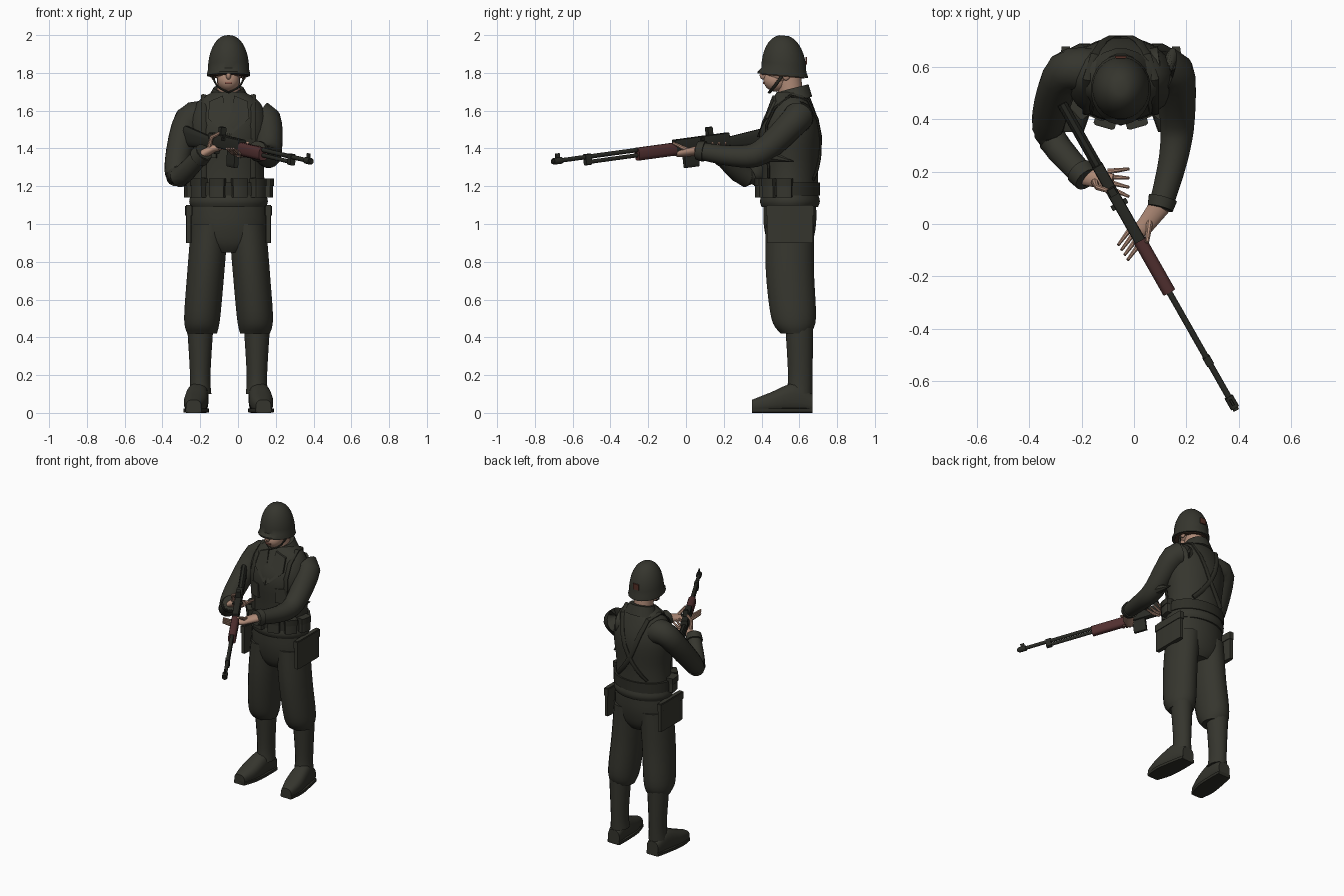
import bpy, bmesh, math
from mathutils import Vector, Matrix
from mathutils.bvhtree import BVHTree

default_cube = bpy.data.objects.get("Cube")
if default_cube:
    bpy.data.objects.remove(default_cube, do_unlink=True)

X, Y, Z = Matrix.Identity(3)
MID = -0.05          # body centre line
BODY = 0.55          # body depth line
parts = []


def material(name, red, green, blue):
    made = bpy.data.materials.new(name)
    made.use_nodes = True
    made.diffuse_color = (red, green, blue, 1)
    shader = made.node_tree.nodes["Principled BSDF"]
    shader.inputs["Base Color"].default_value = made.diffuse_color
    return made


olive = material("olive cloth", .036, .036, .027)
webbing = material("dark webbing", .027, .027, .02)
skin = material("skin", .42, .25, .18)
hair = material("brown hair", .07, .04, .025)
lips = material("lips", .28, .11, .08)
wood = material("red wood", .085, .03, .03)
metal = material("gun metal", .022, .023, .018)
rust = material("rust patch", .09, .03, .02)


def finish(name, bm, colour):
    bmesh.ops.recalc_face_normals(bm, faces=bm.faces)
    mesh = bpy.data.meshes.new(name)
    bm.to_mesh(mesh)
    bm.free()
    mesh.materials.append(colour)
    part = bpy.data.objects.new(name, mesh)
    bpy.context.collection.objects.link(part)
    parts.append(part)
    return part


def spline(rows, steps):
    """Pass a smooth curve through a few rows of numbers."""
    last = len(rows) - 1
    curve = []
    for i in range(last):
        before, start, end, after = [rows[min(max(j, 0), last)] for j in range(i - 1, i + 3)]
        for step in range(steps):
            t = step / steps
            curve.append([b + t / 2 * (c - a + t * (2 * a - 5 * b + 4 * c - d + t * (3 * (b - c) + d - a)))
                          for a, b, c, d in zip(before, start, end, after)])
    return curve + [rows[last]]


def loft(name, rows, colour, axes=(X, Y), hint=None, sides=16, square=2, steps=1):
    """Skin rings given as x, y, z and two radii; with a hint they turn along the path."""
    rows = spline(rows, steps)
    centres = [Vector(row[:3]) for row in rows]
    bm = bmesh.new()
    rings = []
    for i, centre in enumerate(centres):
        across, along = axes
        if hint is not None:
            ahead = centres[min(i + 1, len(rows) - 1)] - centres[max(i - 1, 0)]
            along = ahead.cross(hint).normalized()
            across = along.cross(ahead).normalized()
        ring = []
        for k in range(sides):
            angle = math.tau * (k + .5) / sides
            u, v = [math.copysign(abs(w) ** (2 / square), w) for w in (math.cos(angle), math.sin(angle))]
            ring.append(bm.verts.new(centre + across * u * rows[i][3] + along * v * rows[i][4]))
        rings.append(ring)
    for low, high in zip(rings, rings[1:]):
        for k in range(sides):
            bm.faces.new((low[k - 1], low[k], high[k], high[k - 1]))
    bm.faces.new(rings[0])
    bm.faces.new(rings[-1])
    return finish(name, bm, colour)


def column(name, rows, colour, shift=0, **style):
    """Upright loft from rows of height, depth and two radii."""
    return loft(name, [(MID + shift, y, z, rx, ry) for z, y, rx, ry in rows], colour, **style)


def tube(name, points, thick, thin, colour, hint=Z, flat=1, **style):
    """Round limb whose radius fades evenly from thick to thin."""
    fade = (thin - thick) / (len(points) - 1)
    rows = [(*p, thick + fade * i, (thick + fade * i) * flat) for i, p in enumerate(points)]
    return loft(name, rows, colour, hint=hint, **style)


def box(name, centre, size, colour, turn=0):
    spin = Matrix.Rotation(turn, 3, 'Z')
    width, depth, height = [s / 2 for s in size]
    ends = [(*(Vector(centre) + Z * h), width, depth) for h in (-height, height)]
    loft(name, ends, colour, axes=(spin @ X, spin @ Y), sides=8, square=7)


def ball(name, centre, radii, colour):
    bm = bmesh.new()
    place = Matrix.Translation(centre) @ Matrix.Diagonal((*radii, 1))
    bmesh.ops.create_uvsphere(bm, u_segments=18, v_segments=12, radius=1, matrix=place)
    finish(name, bm, colour)


# Jacket, hem, collar and belt
jacket = column("jacket", [(1.1, BODY, .2, .15), (1.3, BODY, .19, .15), (1.5, BODY, .21, .16),
                           (1.64, .56, .17, .11), (1.7, .56, .08, .08)], olive, sides=24, steps=4)
shell = BVHTree.FromPolygons([v.co for v in jacket.data.vertices], [p.vertices for p in jacket.data.polygons])
column("jacket_hem", [(1.09, BODY, .2, .15), (1.12, BODY, .21, .16), (1.16, BODY, .2, .15)],
       olive, sides=24, steps=3)
column("collar", [(1.65, .57, .12, .1), (1.72, .57, .08, .08)], olive, axes=(X, Y + Z / 4))
column("belt", [(1.15, BODY, .21, .16), (1.22, BODY, .21, .16)], webbing, sides=24)
for number in range(6):
    angle = math.radians(32 * (number - 2.5))
    spot = Vector((MID + .21 * math.sin(angle), BODY - .16 * math.cos(angle), 1.19))
    box(f"belt_pouch_{number}", spot, (.08, .05, .1), olive, angle)
    box(f"pouch_flap_{number}", spot + Z * .03, (.085, .06, .04), webbing, angle)

# Trouser seat
column("trouser_seat", [(.85, BODY, .1, .09), (.9, BODY, .19, .12), (1, BODY, .205, .14), (1.1, BODY, .2, .14)],
       olive, sides=24, steps=3)

leg = [(1, .1, BODY, .1, .13), (.75, .12, BODY, .1, .13), (.5, .14, .57, .097, .12), (.42, .14, .58, .08, .08)]
boot = [(.67, .045, .1), (.58, .056, .16), (.45, .062, .11), (.35, .04, .07)]

for side, name in ((-1, "right"), (1, "left")):
    def at(out, y, z):
        return Vector((MID + side * out, y, z))

    # Leg, gaiter and boot
    loft(name + "_trouser_leg", [(*at(out, y, z), rx, ry) for z, out, y, rx, ry in leg], olive, steps=5)
    column(name + "_gaiter", [(.45, .6, .07, .075), (.2, .605, .055, .066), (.1, .6, .06, .07)],
           olive, shift=side * .15, steps=4)
    loft(name + "_boot", [(*at(.22 - y / 10, y, tall / 2), wide, tall / 2) for y, wide, tall in boot],
         olive, axes=(X, Z), square=2.6, steps=4)
    loft(name + "_boot_sole", [(*at(.22 - y / 10, y, .013), wide + .004, .013) for y, wide, tall in boot],
         webbing, axes=(X, Z), sides=8, square=6, steps=3)

    # Hip pocket and flap
    box(name + "_hip_pocket", at(.21, BODY, 1), (.03, .25, .2), olive)
    box(name + "_hip_pocket_flap", at(.21, BODY, 1.07), (.04, .26, .05), olive)

    # Shoulder strap hugging the jacket, crossing at the back
    path = []
    for step in range(17):
        swing = math.pi * (step / 16 * 1.3 - .15)
        inward = max(0, swing - math.pi / 2) * .12
        ray = Vector((0, -math.cos(swing), math.sin(swing)))
        hit = shell.ray_cast(at(.13 - inward, BODY, 1.3), ray)[0]
        path.append(hit + ray * .006)
    tube(name + "_shoulder_strap", path, .017, .017, webbing, hint=X, flat=.5, sides=8)

    # Lapel and chest pocket laid on the chest
    bm = bmesh.new()
    corners = []
    for out, z in ((.03, 1.68), (.1, 1.65), (.11, 1.56), (0, 1.46)):
        front = shell.ray_cast(at(out, 0, z), Y)[0]
        corners.append(bm.verts.new(front - Y * .015))
    extruded = bmesh.ops.extrude_face_region(bm, geom=[bm.faces.new(corners)])["geom"]
    bmesh.ops.translate(bm, vec=Y * .03, verts=[g for g in extruded if isinstance(g, bmesh.types.BMVert)])
    finish(name + "_lapel", bm, olive)
    box(name + "_chest_pocket", shell.ray_cast(at(.1, 0, 1.4), Y)[0], (.08, .02, .1), olive, side * .4)

    # Ear, eye, brow and chin strap
    ball(name + "_ear", at(.08, .53, 1.79), (.012, .022, .03), skin)
    box(name + "_eye", at(.03, .42, 1.812), (.024, .009, .009), hair, side * .3)
    box(name + "_brow", at(.03, .418, 1.83), (.036, .009, .007), hair, side * .3)
    tube(name + "_chin_strap", [at(.09, .52, 1.8), at(.06, .47, 1.73), at(0, .44, 1.696)],
         .009, .009, webbing, hint=Y, flat=.6, sides=8, steps=3)

# Head
column("neck", [(1.64, .56, .066, .068), (1.8, .54, .06, .068)], skin)
ball("skull", (MID, .515, 1.83), (.08, .105, .1), skin)
ball("jaw", (MID, .48, 1.76), (.06, .07, .06), skin)
ball("nose", (MID, .41, 1.787), (.014, .02, .023), skin)
box("mouth", (MID, .411, 1.747), (.04, .009, .009), lips)
ball("hair", (MID, BODY, 1.83), (.083, .08, .06), hair)

# Helmet: a flared rim under a full dome
tilt = (X, Y - Z / 11)
dome = [(1.785, .512, .115, .134), (1.795, .512, .115, .134)]
for step in range(9):
    lift = math.pi / 18 * step
    spread = math.cos(lift) ** .9
    dome.append((1.815 + .185 * math.sin(lift), .518, .11 * spread, .12 * spread))
column("helmet", dome, olive, axes=tilt, sides=24)
column("helmet_liner", [(1.78, .514, .1, .115), (1.79, .514, .1, .115)], hair, axes=tilt, sides=24)
box("helmet_patch", (MID, .636, 1.865), (.045, .009, .04), rust)

# Sleeves and cuffs
arms = {
    "right": [(-.16, .58, 1.56), (-.26, .58, 1.55), (-.32, .42, 1.34), (-.31, .32, 1.25), (-.18, .17, 1.38)],
    "left": [(.06, .58, 1.56), (.15, .58, 1.55), (.165, .4, 1.38), (.15, .25, 1.36), (.1, .06, 1.39)],
}
for name, arm in arms.items():
    tube(name + "_sleeve", arm, .09, .045, olive, hint=X if name == "left" else Y, steps=4)
    elbow, wrist = Vector(arm[-2]), Vector(arm[-1])
    tube(name + "_cuff", [elbow.lerp(wrist, .8), wrist], .056, .05, olive)
tube("left_elbow_fold", [(.17, .44, 1.36), (.17, .57, 1.33)], .035, .003, olive, sides=8)

# Hands
tube("left_palm", [(.1, .07, 1.39), (.04, -.01, 1.375), (0, -.04, 1.37)], .026, .016, skin, flat=1.6)
tube("left_thumb", [(.06, .01, 1.39), (.05, -.07, 1.43)], .014, .008, skin, sides=8)
tube("right_palm", [(-.2, .19, 1.36), (-.13, .17, 1.4), (-.08, .165, 1.41)], .026, .016, skin, flat=1.6)
tube("right_thumb", [(-.15, .16, 1.41), (-.14, .14, 1.46), (-.08, .12, 1.49)], .014, .008, skin, sides=8)
for finger in range(4):
    slide = Vector((.012, -.019, 0)) * finger
    knuckle, tip = Vector((0, 0, 1.37)) + slide, Vector((-.06, -.08, 1.4)) + slide
    tube(f"left_finger_{finger}", [knuckle, knuckle.lerp(tip, .5) - Z * .01, tip], .012, .006, skin, sides=8)
    knuckle, tip = Vector((-.1, .2 - .02 * finger, 1.4)), Vector((-.02, .21 - .035 * finger, 1.43))
    tube(f"right_finger_{finger}", [knuckle, knuckle.lerp(tip, .5) - Z * .01, tip], .012, .006, skin, sides=8)

# Rifle, laid out by distance back from the muzzle and height over the bore
muzzle = Vector((.39, -.71, 1.33))
back = (Vector((-.275, .46, 1.49)) - muzzle).normalized()
across = back.cross(Z).normalized()
up = across.cross(back)


def rifle(name, start, end, lift, wide, tall, colour=metal, square=6, grow=1):
    ends = [(*(muzzle + back * t + up * lift), wide, h) for t, h in ((start, tall), (end, tall * grow))]
    loft(name, ends, colour, axes=(across, up), sides=12, square=square)


rifle("barrel", 0, .8, 0, .012, .012, square=2)
rifle("muzzle_collar", .01, .06, 0, .018, .018, square=2)
rifle("front_sight", .025, .05, .02, .005, .02)
rifle("gas_tube", .2, .56, -.028, .011, .011, square=2)
rifle("gas_block", .2, .235, -.014, .015, .03)
rifle("handguard", .52, .75, -.022, .026, .035, wood, square=3)
rifle("receiver", .75, 1.08, -.008, .022, .036)
rifle("magazine", .8, .885, -.075, .013, .055)
rifle("rear_sight", .955, .985, .046, .016, .024)
rifle("bolt_handle", .9, .92, .012, .034, .008)
rifle("pistol_grip", 1.01, 1.06, -.05, .015, .03)
rifle("stock", 1.07, 1.355, -.025, .02, .028, square=3, grow=2)

# Shade soft forms smooth and keep hard edges crisp
bpy.ops.object.select_all(action='DESELECT')
for part in parts:
    part.select_set(True)
bpy.context.view_layer.objects.active = jacket
bpy.ops.object.shade_smooth_by_angle(angle=math.radians(40))
